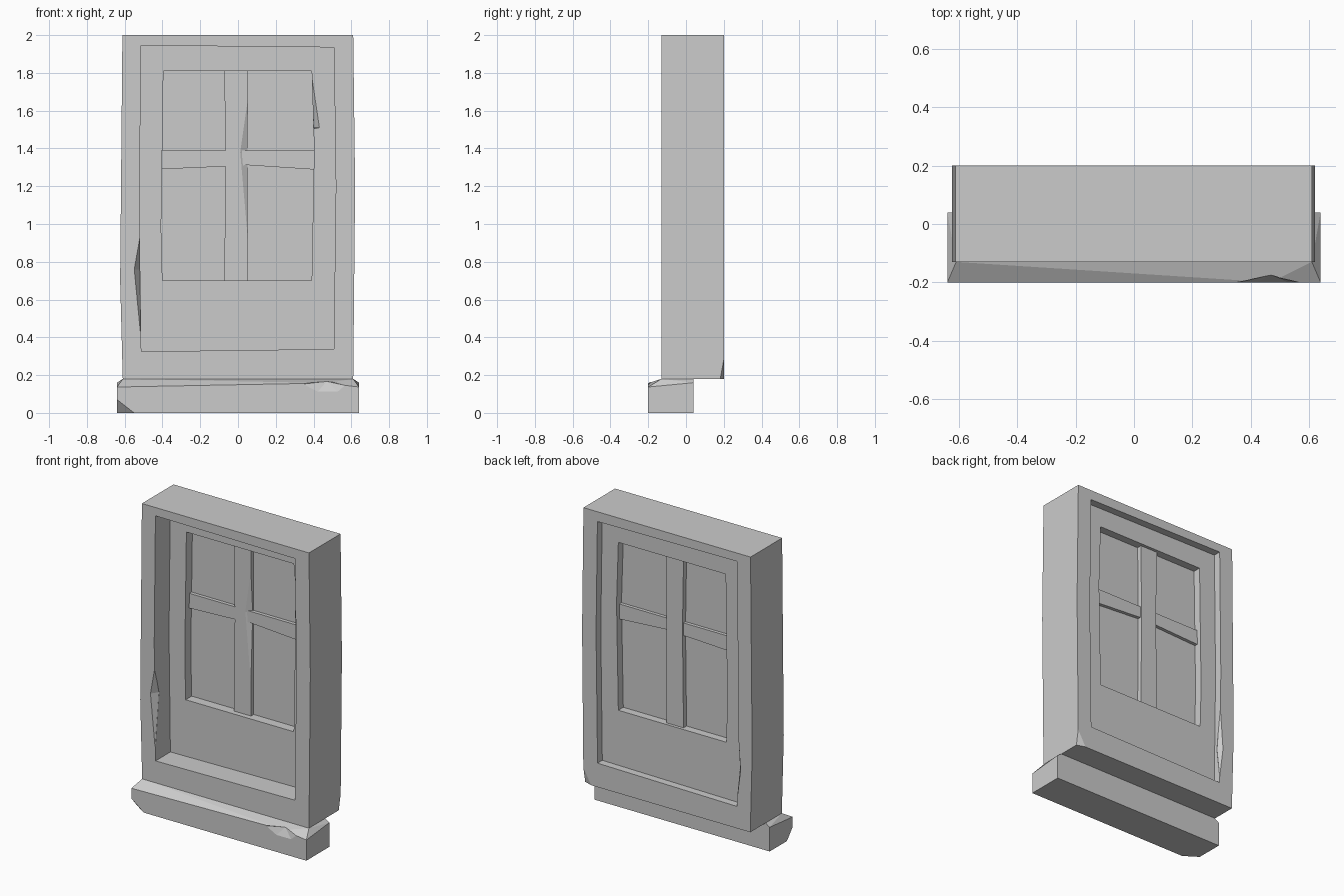
import bpy, bmesh


def make(name, bm):
    bmesh.ops.recalc_face_normals(bm, faces=bm.faces)
    mesh = bpy.data.meshes.new(name)
    bm.to_mesh(mesh)
    bm.free()
    ob = bpy.data.objects.new(name, mesh)
    bpy.context.collection.objects.link(ob)
    return ob


def prism(name, outline, y0, y1):
    """Extrude an x-z outline from y0 to y1."""
    bm = bmesh.new()
    a, b = ([bm.verts.new((x, y, z)) for x, z in outline] for y in (y0, y1))
    bm.faces.new(a)
    bm.faces.new(b[::-1])
    n = len(a)
    for i in range(n):
        bm.faces.new((a[i], a[(i + 1) % n], b[(i + 1) % n], b[i]))
    return make(name, bm)


def hull(name, points):
    bm = bmesh.new()
    for p in points:
        bm.verts.new(p)
    bmesh.ops.convex_hull(bm, input=bm.verts)
    bmesh.ops.dissolve_limit(bm, angle_limit=0.01, verts=bm.verts, edges=bm.edges)
    return make(name, bm)


def cut(ob, cutter):
    """Subtract the cutter and remove it."""
    cutter.hide_render = True
    mod = ob.modifiers.new("cut", 'BOOLEAN')
    mod.operation, mod.solver, mod.object = 'DIFFERENCE', 'EXACT', cutter
    bpy.context.view_layer.objects.active = ob
    bpy.ops.object.modifier_apply(modifier=mod.name)
    bpy.data.objects.remove(cutter)


# Outer frame with slightly bowed sides and a crooked opening
frame = prism("frame", [(-.61, .18), (.61, .18), (.62, 1.2), (.61, 2), (-.612, 2),
                        (-.624, .7)], -.13, .2)
cut(frame, prism("opening", [(-.512, .325), (.507, .338), (.518, 1.2), (.508, 1.935),
                             (-.513, 1.945), (-.522, 1.1)], -.3, .3))
# Chips in the frame edges
cut(frame, hull("chip", [(-.518, -.131, .94), (-.55, -.131, .76), (-.515, -.131, .40),
                         (-.519, -.085, .76), (-.45, -.131, .76), (-.5, -.2, .76)]))
cut(frame, hull("chip", [(-.517, .201, .88), (-.54, .201, .57), (-.513, .201, .36),
                         (-.517, .17, .57), (-.45, .201, .57), (-.5, .25, .57)]))
cut(frame, hull("chip", [(.613, .201, .29), (.55, .201, .179), (.613, .18, .179),
                         (.7, .3, .1)]))

# Recessed panel with the window hole
panel = prism("panel", [(-.53, .31), (.53, .31), (.53, 1.96), (-.53, 1.96)], .025, .15)
cut(panel, prism("window_hole", [(-.40, .70), (.39, .70), (.403, 1.4), (.39, 1.81),
                                 (-.395, 1.81), (-.407, .98)], -.1, .3))
cut(panel, hull("chip", [(.39, .024, 1.79), (.432, .024, 1.51), (.38, .024, 1.50),
                         (.40, .06, 1.51), (.38, -.05, 1.55)]))

# Glass pane and glazing bars
prism("glass", [(-.42, .69), (.41, .69), (.41, 1.82), (-.42, 1.82)], .088, .098)
bar = prism("vertical_bar", [(-.073, .69), (.053, .69), (.05, 1.3), (.053, 1.82),
                             (-.073, 1.82), (-.065, 1.35)], .06, .13)
cut(bar, hull("chip", [(.053, .059, 1.68), (.01, .059, 1.38), (.052, .059, .9),
                       (.051, .083, 1.36), (.1, .0, 1.36)]))
prism("horizontal_bar", [(-.41, 1.29), (-.06, 1.305), (.045, 1.312), (.41, 1.288),
                         (.41, 1.388), (-.41, 1.388)], .065, .12)

# Sill with sloped front, trimmed ends and one broken lower corner
sill = hull("sill", [(-.64, -.2, .07), (-.55, -.2, 0), (-.64, -.14, 0),
                     (-.64, .04, 0), (.64, .04, 0), (.64, -.2, 0),
                     (-.64, -.2, .137), (.47, -.2, .158), (.64, -.2, .137),
                     (-.64, .04, .16), (.64, .04, .16), (-.61, -.13, .18),
                     (.61, -.13, .18), (-.61, .04, .18), (.61, .04, .18)])
# Chip in the front edge of the sill
cut(sill, hull("chip", [(.34, -.201, .152), (.42, -.201, .11), (.53, -.201, .11),
                        (.57, -.201, .145), (.47, -.175, .167), (.45, -.25, .25)]))
